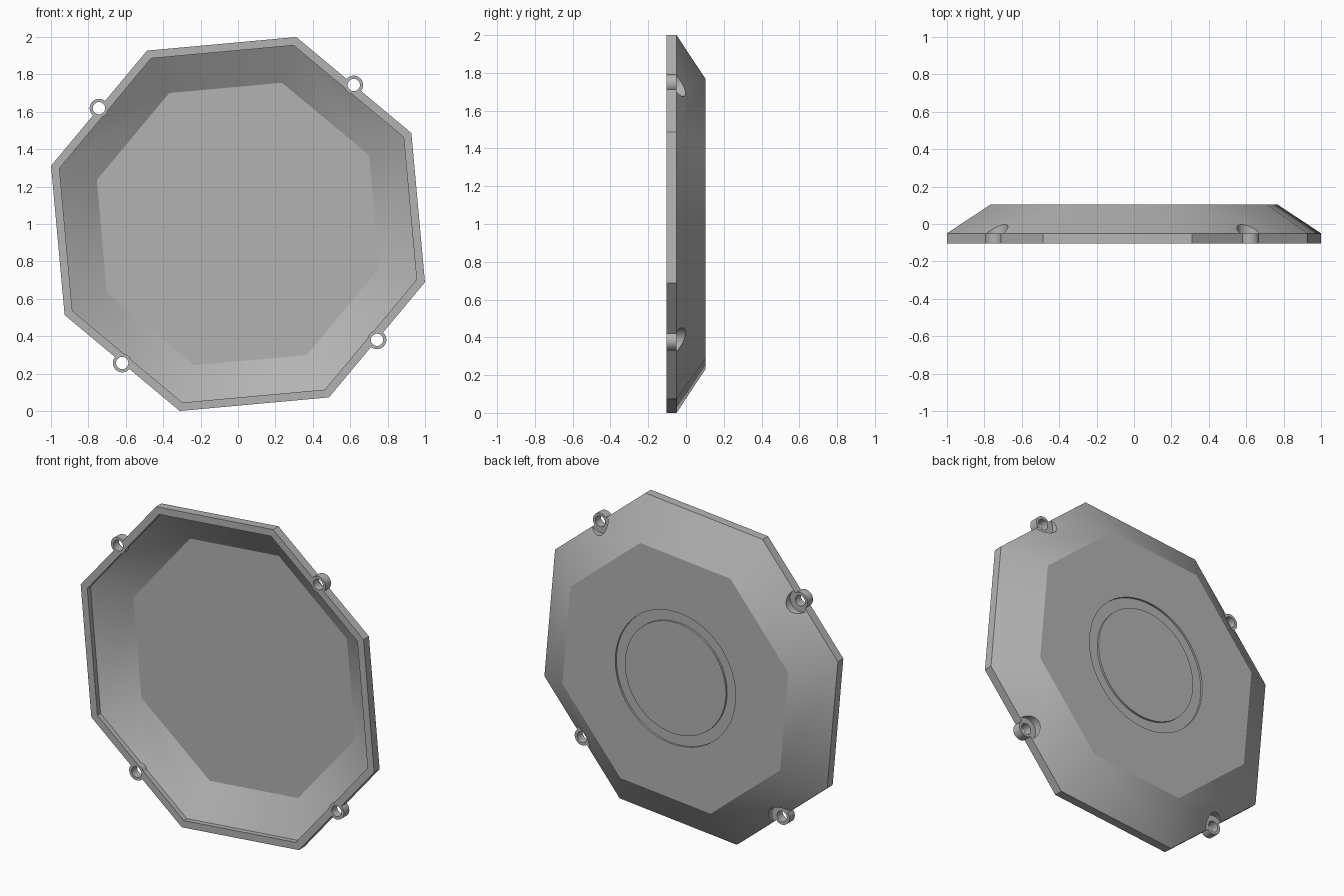
import bpy
import bmesh
from math import cos, sin, pi, radians
from mathutils import Matrix, Vector

cube = bpy.data.objects.get("Cube")
if cube:
    bpy.data.objects.remove(cube, do_unlink=True)

FRONT, LEDGE, BACK = -0.103, -0.05, 0.103   # depth levels of the cover
TURN = radians(72.7)                        # direction of the first corner
RADIUS = 1.047
APOTHEM = RADIUS * cos(pi / 8)
CENTRE = Vector((0, 0, 1))

grey = bpy.data.materials.new("plain_grey")
grey.use_nodes = True
colour = (0.45, 0.45, 0.45, 1)
grey.diffuse_color = colour
grey.node_tree.nodes["Principled BSDF"].inputs["Base Color"].default_value = colour


def make_object(name, bm):
    bmesh.ops.recalc_face_normals(bm, faces=bm.faces)
    mesh = bpy.data.meshes.new(name)
    bm.to_mesh(mesh)
    bm.free()
    mesh.materials.append(grey)
    obj = bpy.data.objects.new(name, mesh)
    bpy.context.collection.objects.link(obj)
    return obj


def loft(name, profile, sides, turn=0, centre=CENTRE, closed=False):
    """Sweep (radius, y) points round the y axis; cap or close the ends."""
    bm = bmesh.new()
    rings = []
    for r, y in profile:
        rings.append([bm.verts.new(centre + Vector((r * cos(a), y, r * sin(a))))
                      for a in (turn + 2 * pi * i / sides for i in range(sides))])
    pairs = list(zip(rings, rings[1:]))
    if closed:
        pairs.append((rings[-1], rings[0]))
    else:
        bm.faces.new(rings[0])
        bm.faces.new(rings[-1])
    for a, b in pairs:
        for i in range(sides):
            j = (i + 1) % sides
            bm.faces.new((a[i], a[j], b[j], b[i]))
    return make_object(name, bm)


def combine(target, tool, operation):
    mod = target.modifiers.new("combine", 'BOOLEAN')
    mod.operation = operation
    mod.solver = 'EXACT'
    mod.object = tool
    bpy.context.view_layer.objects.active = target
    bpy.ops.object.modifier_apply(modifier=mod.name)
    bpy.data.objects.remove(tool, do_unlink=True)


# Hollow eight-sided dish: floor, inner slope, rim, outer slope, back
cover = loft("octagonal_cover", [
    (0.791, 0.06), (1.0, -0.072), (1.0, FRONT), (RADIUS, FRONT),
    (RADIUS, LEDGE), (0.806, BACK)], 8, TURN)

# Shallow ring groove on the back
groove = loft("groove_cutter", [
    (0.344, BACK - 0.012), (0.41, BACK - 0.012),
    (0.41, BACK + 0.05), (0.344, BACK + 0.05)], 64, closed=True)
combine(cover, groove, 'DIFFERENCE')

# Four screw lugs on alternate sides, each with head clearance and a bore
for k in range(4):
    a = TURN - pi / 8 + k * pi / 2
    spot = CENTRE + APOTHEM * Vector((cos(a), 0, sin(a)))
    clearance = loft("clearance_cutter", [(0.069, LEDGE), (0.069, 0.2)], 40, a, spot)
    combine(cover, clearance, 'DIFFERENCE')
    lug = loft("screw_lug", [(0.05, FRONT), (0.05, LEDGE)], 40, a, spot)
    combine(cover, lug, 'UNION')
    bore = loft("bore_cutter", [(0.033, -0.3), (0.033, 0.3)], 32, a, spot)
    combine(cover, bore, 'DIFFERENCE')

# Smooth shading that keeps the firm edges sharp
bpy.ops.object.select_all(action='DESELECT')
cover.select_set(True)
bpy.context.view_layer.objects.active = cover
bpy.ops.object.shade_smooth_by_angle(angle=radians(30))
